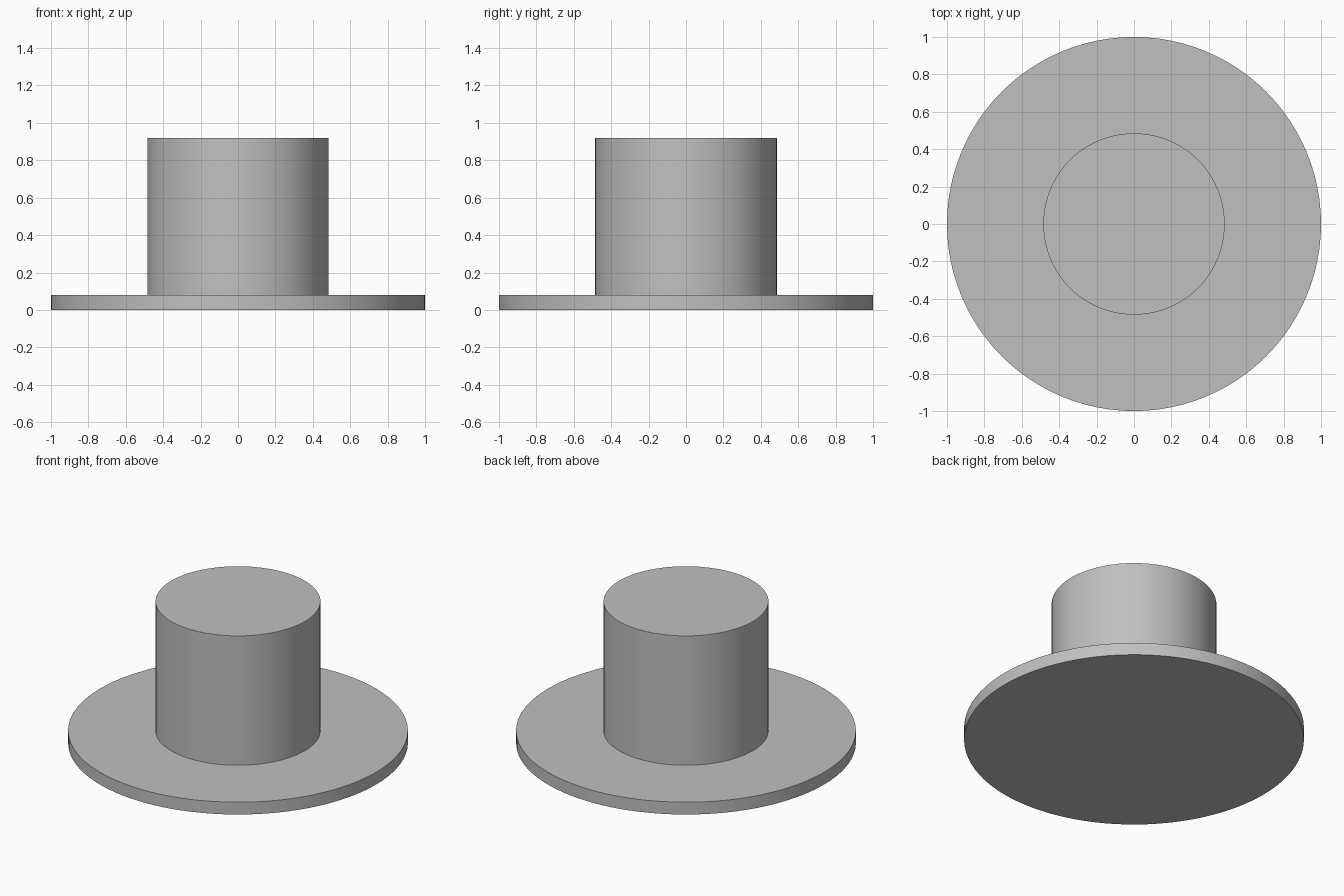
import bpy
import bmesh
import math

SEGMENTS = 96
BASE_RADIUS, BASE_TOP = 1.0, 0.08
POST_RADIUS, POST_TOP = 0.485, 0.92

cube = bpy.data.objects.get("Cube")
if cube:
    bpy.data.objects.remove(cube, do_unlink=True)

# Plain grey material
grey = bpy.data.materials.new("plain grey")
grey.use_nodes = True
colour = (0.53, 0.53, 0.53, 1.0)
grey.diffuse_color = colour
grey.node_tree.nodes["Principled BSDF"].inputs["Base Color"].default_value = colour


def ring(bm, radius, z):
    angles = (2 * math.pi * i / SEGMENTS for i in range(SEGMENTS))
    return [bm.verts.new((radius * math.cos(a), radius * math.sin(a), z)) for a in angles]


# Round flange and post, turned as one closed solid
profile = [(BASE_RADIUS, 0), (BASE_RADIUS, BASE_TOP),
           (POST_RADIUS, BASE_TOP), (POST_RADIUS, POST_TOP)]
bm = bmesh.new()
rings = [ring(bm, r, z) for r, z in profile]
for low, high in zip(rings, rings[1:]):
    for i in range(SEGMENTS):
        j = (i + 1) % SEGMENTS
        bm.faces.new((low[i], low[j], high[j], high[i]))
bm.faces.new(reversed(rings[0]))
bm.faces.new(rings[-1])

mesh = bpy.data.meshes.new("flanged_post")
bm.to_mesh(mesh)
bm.free()
mesh.materials.append(grey)
post = bpy.data.objects.new("flanged_post", mesh)
bpy.context.collection.objects.link(post)

# Smooth round walls with crisp rims
bpy.ops.object.select_all(action="DESELECT")
post.select_set(True)
bpy.context.view_layer.objects.active = post
bpy.ops.object.shade_smooth_by_angle(angle=math.radians(30))
